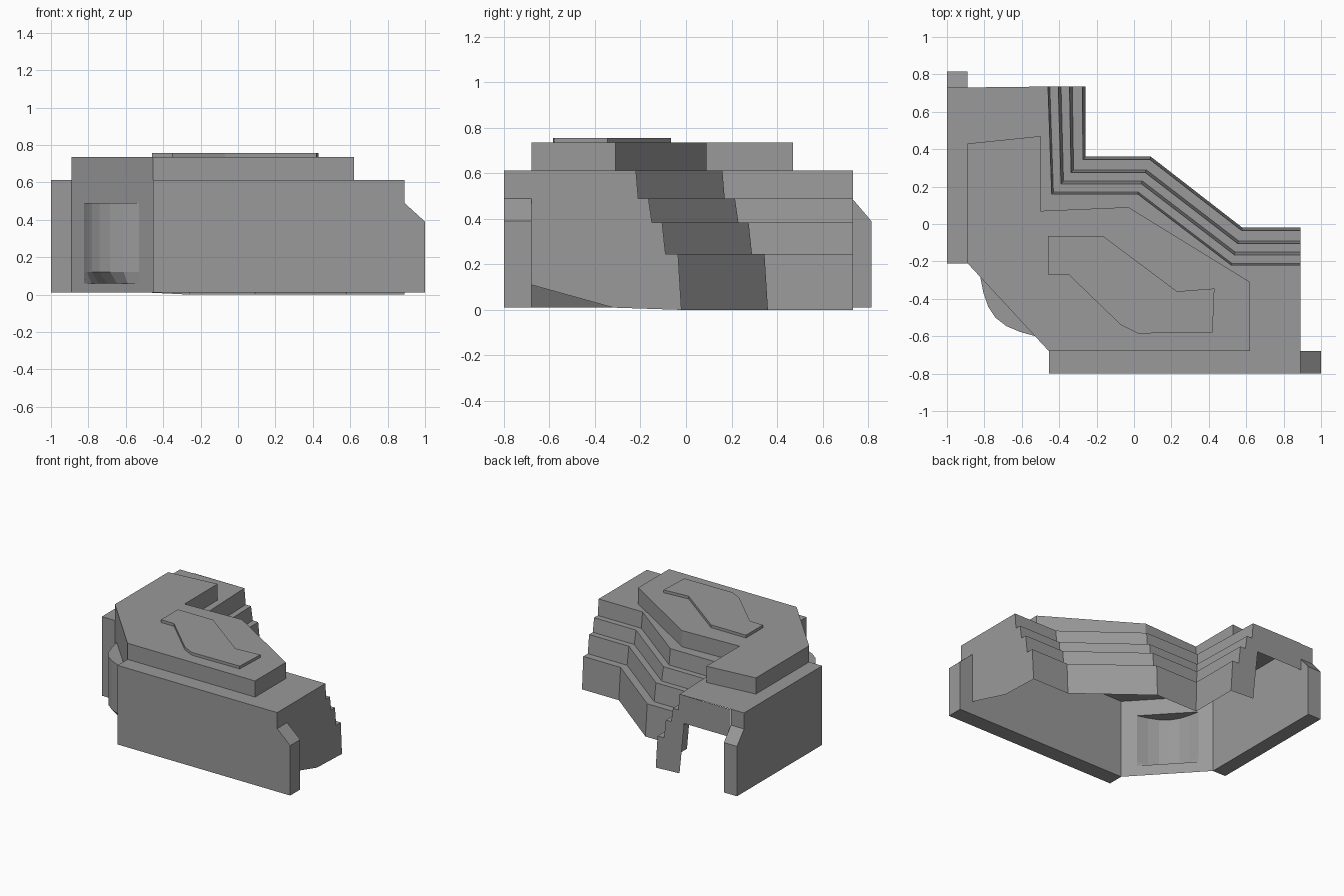
import bpy, bmesh, math
from mathutils import Vector

if "Cube" in bpy.data.objects:
    bpy.data.objects.remove(bpy.data.objects["Cube"])

stone = bpy.data.materials.new("concrete_grey")
stone.diffuse_color = (0.32, 0.32, 0.32, 1)
stone.use_nodes = True
stone.node_tree.nodes["Principled BSDF"].inputs["Base Color"].default_value = stone.diffuse_color


def make(name, bm, closed=False):
    bmesh.ops.remove_doubles(bm, verts=bm.verts, dist=0.0005)
    if closed:
        bmesh.ops.recalc_face_normals(bm, faces=bm.faces)
    me = bpy.data.meshes.new(name)
    bm.to_mesh(me)
    bm.free()
    me.materials.append(stone)
    ob = bpy.data.objects.new(name, me)
    bpy.context.collection.objects.link(ob)
    return ob


def prism(name, pts, offset):
    """Closed solid: flat outline pushed along an offset vector."""
    bm = bmesh.new()
    face = bm.faces.new([bm.verts.new(p) for p in pts])
    res = bmesh.ops.extrude_face_region(bm, geom=[face], use_keep_orig=True)
    moved = [g for g in res["geom"] if isinstance(g, bmesh.types.BMVert)]
    bmesh.ops.translate(bm, vec=Vector(offset), verts=moved)
    return make(name, bm, True)


def panel(name, pts, normal):
    """Single flat sheet facing the given direction."""
    bm = bmesh.new()
    face = bm.faces.new([bm.verts.new(p) for p in pts])
    face.normal_update()
    if face.normal.dot(Vector(normal)) < 0:
        face.normal_flip()
    return make(name, bm)


def loft(name, rows, skip=(), cap=False):
    """Sheet through rows of points, listed from bottom to top."""
    bm = bmesh.new()
    vs = [[bm.verts.new(p) for p in r] for r in rows]
    for i in range(len(rows) - 1):
        for j in range(len(rows[0]) - 1):
            if (i, j) not in skip:
                bm.faces.new((vs[i][j], vs[i][j + 1], vs[i + 1][j + 1], vs[i + 1][j]))
    if cap:
        bm.faces.new(vs[-1])
        bm.faces.new(vs[0][::-1])
    return make(name, bm)


# Terraced inner side: outline shrinks by d at each height
def terrace(d, z):
    return [(0.89, -0.02 - d, z), (0.58 - 0.3 * d, -0.02 - d, z),
            (0.09 - 0.35 * d, 0.36 - d, z), (-0.26 - 0.9 * d, 0.36 - d, z),
            (-0.26 - d, 0.735, z)]


steps = [(0, 0), (0.015, 0.245), (0.07, 0.245), (0.085, 0.385),
         (0.13, 0.385), (0.145, 0.49), (0.19, 0.49), (0.2, 0.612)]
loft("terrace_steps", [terrace(d, z) for d, z in steps])

# Deck on top of the terraces
panel("deck", terrace(0.2, 0.612) + [(-0.89, 0.73, 0.612), (-0.89, -0.21, 0.612),
      (-0.455, -0.68, 0.612), (0.89, -0.68, 0.612)], (0, 0, 1))

# End walls: one nearly full, one with a wide opening
panel("right_end_wall", [(0.89, -0.02 - d, z) for d, z in steps] +
      [(0.89, -0.68, 0.612), (0.89, -0.68, 0.11), (0.89, -0.32, 0.01)], (1, 0, 0))
panel("left_end_wall", [(-0.26 - d, 0.735, z) for d, z in steps] +
      [(-0.89, 0.735, 0.612), (-0.89, 0.735, 0.4), (-0.5, 0.735, 0.4),
       (-0.46, 0.735, 0.01)], (0, 1, 0))


# Thick outer walls with a notched far end
def notched(start, shoulder, end):
    return [(start, 0.01), (end, 0.01), (end, 0.39),
            (shoulder, 0.49), (shoulder, 0.612), (start, 0.612)]


prism("front_wall", [(a, -0.80, z) for a, z in notched(-0.455, 0.89, 1.0)], (0, 0.12, 0))
prism("left_wall", [(-1.0, a, z) for a, z in notched(-0.21, 0.73, 0.815)], (0.11, 0, 0))

# Diagonal corner wall with a doorway
A, B = Vector((-0.89, -0.21, 0)), Vector((-0.455, -0.68, 0))
u = (B - A).normalized()
n = u.cross(Vector((0, 0, 1)))
L = (B - A).length


def corner(s, out, z):
    return A + u * s + n * out + Vector((0, 0, z))


loft("corner_wall", [[corner(s, 0, z) for s in (0, 0.1, 0.53, L)]
                     for z in (0.01, 0.09, 0.49, 0.735)], skip={(1, 1)})

# Rounded porch bulging out of the doorway
rows = []
for z, k in ((0.06, 0.35), (0.12, 1), (0.49, 1)):
    rows.append([corner(0.1 + 0.43 * t / 6, 0.088 * k * math.sin(math.pi * t / 6), z)
                 for t in range(7)])
loft("porch", rows, cap=True)

# Upper storey and raised roof plate
prism("upper_storey", [(x, y, 0.612) for x, y in (
    (-0.89, 0.43), (-0.5, 0.47), (-0.5, 0.07), (-0.03, 0.09), (0.62, -0.31),
    (0.62, -0.68), (-0.455, -0.68), (-0.89, -0.21))], (0, 0, 0.123))
prism("roof_plate", [(x, y, 0.73) for x, y in (
    (-0.46, -0.065), (-0.165, -0.065), (0.23, -0.36), (0.43, -0.345),
    (0.42, -0.58), (0.02, -0.585), (-0.07, -0.54), (-0.35, -0.27),
    (-0.46, -0.27))], (0, 0, 0.026))
